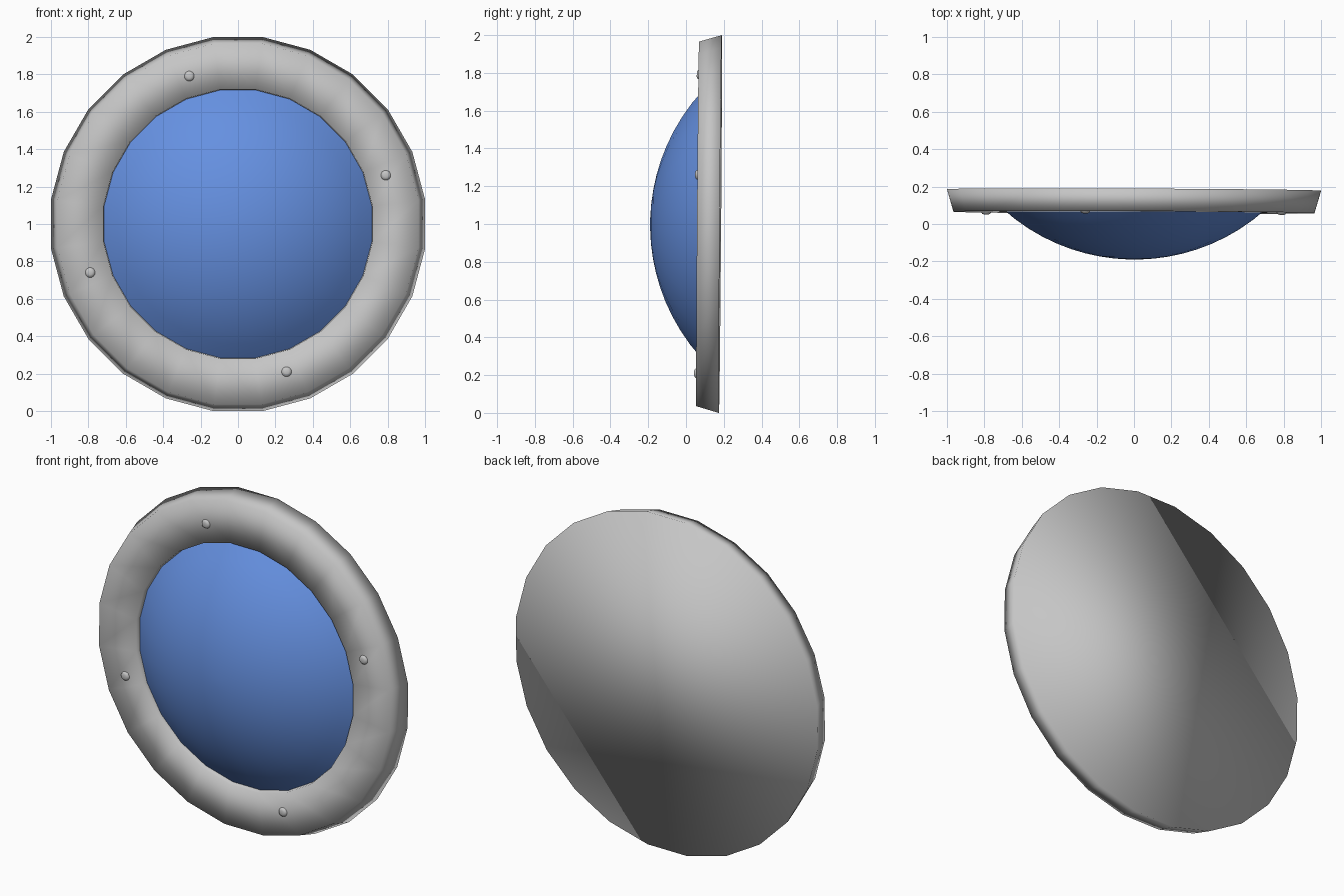
import bpy, math
from mathutils import Matrix, Vector

if "Cube" in bpy.data.objects:
    bpy.data.objects.remove(bpy.data.objects["Cube"])

SIDES = 24
FLAT = 1 / math.cos(math.pi / SIDES)   # radii are given to the flats
# the whole lamp leans very slightly
PIVOT = Vector((0, 0.122, 1))
TILT = (Matrix.Translation(PIVOT) @ Matrix.Rotation(-0.004, 4, 'Z')
        @ Matrix.Rotation(-0.0075, 4, 'X') @ Matrix.Translation(-PIVOT))


def material(name, col):
    m = bpy.data.materials.new(name)
    m.diffuse_color = (*col, 1)
    m.use_nodes = True
    m.node_tree.nodes["Principled BSDF"].inputs["Base Color"].default_value = m.diffuse_color
    return m


GREY = material("light grey", (0.56, 0.56, 0.56))
BLUE = material("blue glass", (0.13, 0.28, 0.75))


def lathe(name, profile, mat, sides=SIDES, centre=(0, 1), fit=FLAT, cap_start=False, cap_end=False):
    """Spin (radius, y) points round an axis parallel to y."""
    verts, faces = [], []
    for r, y in profile:
        for i in range(sides):
            a = 2 * math.pi * (i + 0.5) / sides
            verts.append(TILT @ Vector((centre[0] + r * fit * math.cos(a), y,
                                        centre[1] + r * fit * math.sin(a))))
    for j in range(len(profile) - 1):
        for i in range(sides):
            k = (i + 1) % sides
            faces.append((j * sides + i, (j + 1) * sides + i,
                          (j + 1) * sides + k, j * sides + k))
    if cap_start:
        faces.append(tuple(range(sides)))
    if cap_end:
        n = (len(profile) - 1) * sides
        faces.append(tuple(reversed(range(n, n + sides))))
    me = bpy.data.meshes.new(name)
    me.from_pydata(verts, [], faces)
    me.materials.append(mat)
    for p in me.polygons:
        p.use_smooth = True
    ob = bpy.data.objects.new(name, me)
    bpy.context.collection.objects.link(ob)
    return ob


# flared housing ring with a closed back
lathe("housing_ring", [(0.715, 0.10), (0.72, 0.062), (0.965, 0.062), (1.0, 0.182)],
      GREY, cap_end=True)

# domed lens: shallow spherical cap tucked behind the ring's inner edge
R, APEX = 1.05, -0.19
dome = []
for j in range(10):
    r = 0.03 + (0.717 - 0.03) * j / 9
    dome.append((r, APEX + R - math.sqrt(R * R - r * r)))
lathe("lens_dome", dome, BLUE, cap_start=True)

# four small rivets, a quarter turn apart
for q in range(4):
    a = math.atan2(0.26, 0.79) + q * math.pi / 2
    c = (0.832 * math.cos(a), 1 + 0.832 * math.sin(a))
    lathe("rivet_%d" % (q + 1), [(0.012, 0.050), (0.023, 0.054), (0.029, 0.066)],
          GREY, 12, c, 1, cap_start=True)
